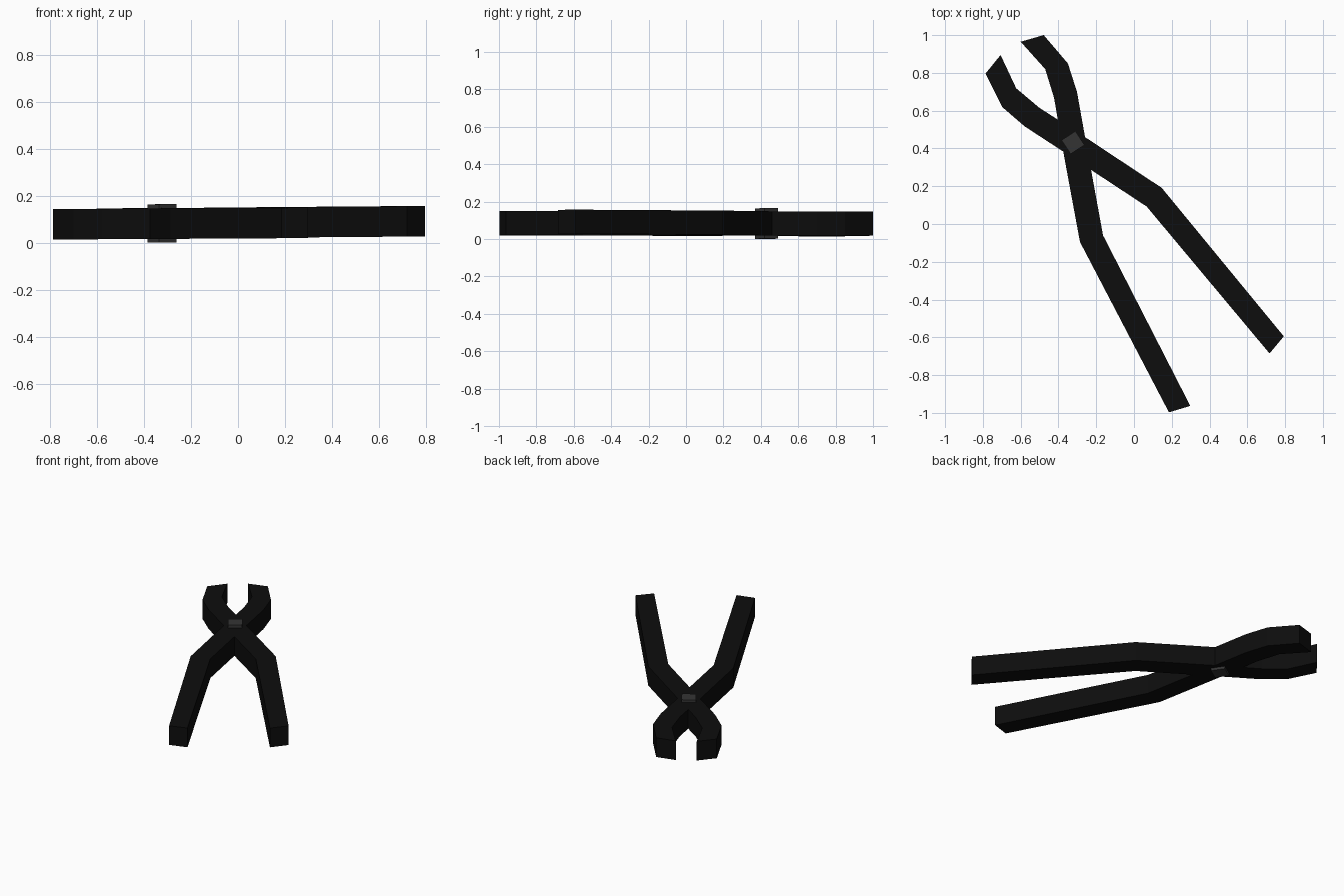
import bpy, bmesh, math
from mathutils import Vector

if "Cube" in bpy.data.objects:
    bpy.data.objects.remove(bpy.data.objects["Cube"])

PIVOT = Vector((-0.323, 0.431))
ANG = math.radians(33.5)
AXIS = Vector((-math.sin(ANG), math.cos(ANG)))
SIDE = Vector((math.cos(ANG), math.sin(ANG)))


def material(name, c):
    m = bpy.data.materials.new(name)
    m.diffuse_color = (c, c, c, 1)
    m.use_nodes = True
    m.node_tree.nodes["Principled BSDF"].inputs["Base Color"].default_value = m.diffuse_color
    return m


def mid_z(p):
    # the tool lies very slightly tilted
    return 0.0855 + 0.0115 * p.x + 0.003 * p.y


def slab(name, outline, half, mat):
    bm = bmesh.new()
    low = [bm.verts.new((p.x, p.y, mid_z(p) - half)) for p in outline]
    top = [bm.verts.new((p.x, p.y, mid_z(p) + half)) for p in outline]
    bm.faces.new(low[::-1])
    bm.faces.new(top)
    n = len(outline)
    for i in range(n):
        j = (i + 1) % n
        bm.faces.new((low[i], low[j], top[j], top[i]))
    bmesh.ops.recalc_face_normals(bm, faces=bm.faces)
    me = bpy.data.meshes.new(name)
    bm.to_mesh(me)
    bm.free()
    me.materials.append(mat)
    ob = bpy.data.objects.new(name, me)
    bpy.context.collection.objects.link(ob)


black = material("black metal", 0.004)
grey = material("dark grey pin", 0.034)

# one arm: jaw, crossing and handle
arm = [Vector(p) for p in (
    (-0.60, 0.965), (-0.47, 0.82), (-0.423, 0.667), (-0.375, 0.386),
    (-0.286, -0.095), (0.185, -0.997), (0.298, -0.963), (-0.164, -0.06),
    (-0.26, 0.465), (-0.302, 0.70), (-0.35, 0.85), (-0.478, 1.0))]
slab("left_arm", arm, 0.0645, black)

# second arm mirrored across the tool's long axis
mirrored = [p - 2 * (p - PIVOT).dot(SIDE) * SIDE for p in arm]
slab("right_arm", mirrored, 0.0645, black)

# square pivot pin
h = 0.044
pin = [PIVOT + SIDE * a * h + AXIS * b * h for a, b in ((-1, -1), (1, -1), (1, 1), (-1, 1))]
slab("pivot_pin", pin, 0.0815, grey)
